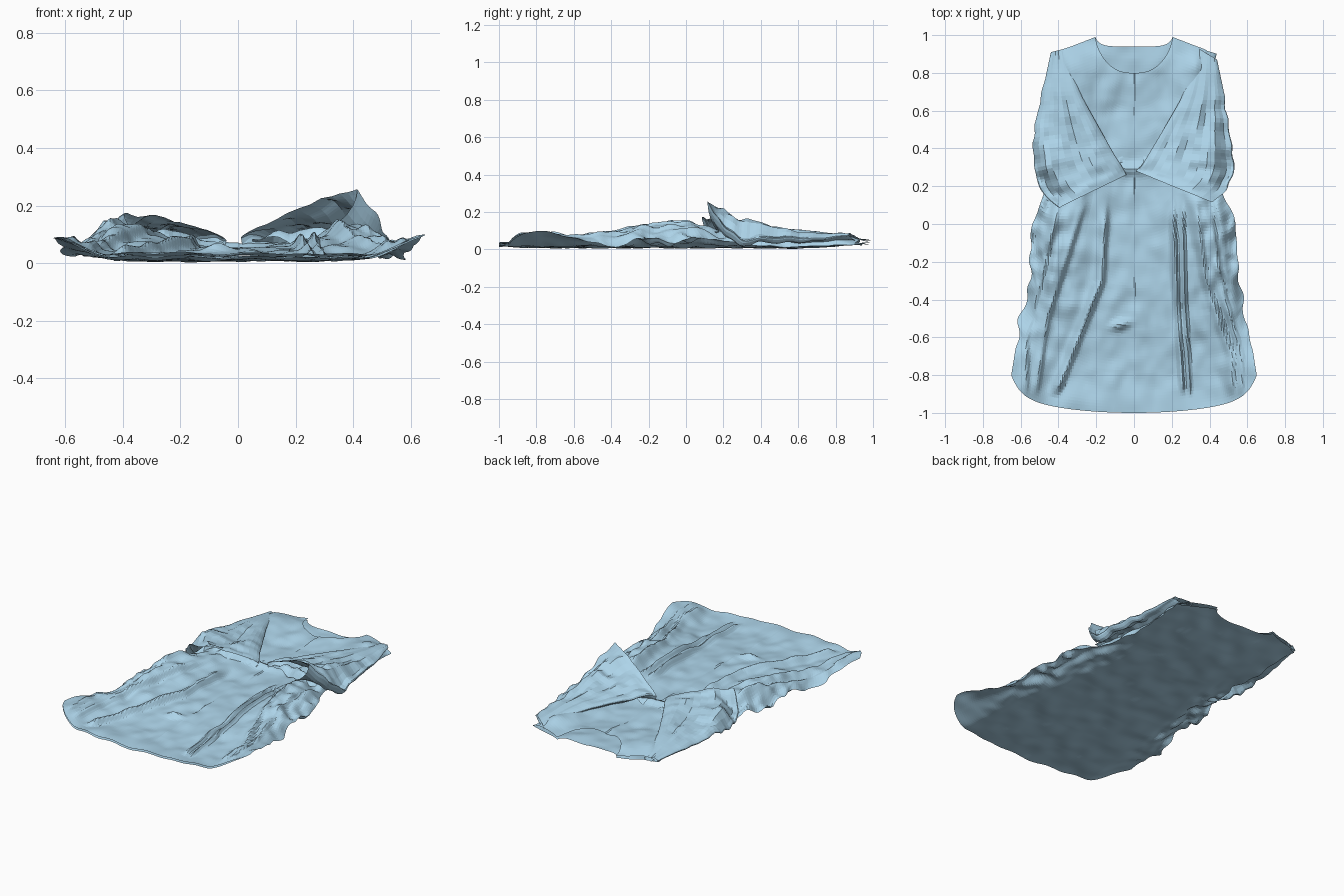
import bpy, math
from mathutils import Vector, noise

if "Cube" in bpy.data.objects:
    bpy.data.objects.remove(bpy.data.objects["Cube"])

NX, NY = 136, 120

cloth = bpy.data.materials.new("blue_cloth")
cloth.diffuse_color = (.42, .66, .82, 1)
cloth.use_nodes = True
cloth.node_tree.nodes["Principled BSDF"].inputs["Base Color"].default_value = cloth.diffuse_color


def interp(x, pts):
    """Piecewise linear lookup in a list of (x, value), ascending x."""
    if x <= pts[0][0]:
        return pts[0][1]
    for (a, va), (b, vb) in zip(pts, pts[1:]):
        if x <= b:
            return va + (vb - va) * (x - a) / (b - a)
    return pts[-1][1]


def smooth(x, a, b):
    t = min(1, max(0, (x - a) / (b - a)))
    return t * t * (3 - 2 * t)


def gauss(x, w):
    return math.exp(-(x / w) ** 2)


def n3(x, y, seed, f):
    return noise.noise(Vector((x * f, y * f, seed)))


def make(name, verts, faces):
    me = bpy.data.meshes.new(name)
    me.from_pydata(verts, [], faces)
    me.update()
    me.materials.append(cloth)
    ob = bpy.data.objects.new(name, me)
    bpy.context.collection.objects.link(ob)
    return ob


def grid_faces(rows, cols, wrap=False, flip=False):
    out = []
    for j in range(rows - 1):
        for i in range(cols if wrap else cols - 1):
            k = (i + 1) % cols
            f = (j * cols + i, j * cols + k, (j + 1) * cols + k, (j + 1) * cols + i)
            out.append(f[::-1] if flip else f)
    return out


# outline of the gown
WIDTH = [(-.8, .65), (-.65, .625), (-.53, .605), (-.45, .58), (-.3, .555), (0, .54),
         (.1, .5), (.2, .45), (.4, .43), (.7, .42), (.9, .435)]


def outline(s, v, depth, power):
    hem = -1 + .07 * s * s + .05 * s ** 6 + .08 * s ** 16
    a = abs(s) / (32 / 68)
    if a >= 1:
        top = .99 - .09 * (a - 1) / (68 / 32 - 1)
    else:
        top = .99 - depth * (1 - a ** power) ** .7
    y = hem + v * (top - hem)
    ny = -.8 + 1.7 * v
    x = s * interp(ny, WIDTH)
    x += abs(s) ** 4 * s * .03 * n3(s, ny, 3.1, 9) * smooth(ny, -.75, -.55)
    return x, y, ny


def floor_z(x, y, s):
    """Sheet lying on the ground, with the hem corners curling up."""
    a = abs(s)
    z = .012 + .012 * n3(x, y, 1.7, 9)
    z += .018 * smooth(y, .6, .95)
    z += .085 * smooth(a, .70, 1.04) * smooth(-y, .4, .8)
    # crumpled sides by the waist
    waist = smooth(a, .62, .95) * gauss(y + .08, .38)
    z += waist * (.04 + .045 * n3(x * 1.5, y, 4.4, 12))
    return z + .01 * smooth(-y, .8, 1)


# long pressed folds in the skirt: (path of x over y, width, height)
FOLDS = [([(-.9, -.41), (-.6, -.29), (-.3, -.17), (.1, -.15)], .035, .05),
         ([(-.9, .26), (-.4, .23), (0, .21)], .020, .04),
         ([(-.9, .30), (-.4, .27), (0, .26)], .016, .035),
         ([(-.9, -.52), (-.5, -.46), (-.1, -.33), (.15, -.25)], .03, .03),
         ([(-.7, .52), (-.3, .38), (.1, .33)], .03, .035),
         ([(-.7, .57), (-.3, .46), (.1, .40)], .025, .03),
         ([(-.6, -.57), (-.2, -.47), (.1, -.4)], .025, .03)]


def front_z(x, y, s):
    base = floor_z(x, y, s)
    a = abs(s)
    h = .012 + .025 * smooth(y, -.9, -.3)
    h += .065 * gauss(a - .72, .3) * gauss(y + .02, .38)
    h += .03 * gauss(a - .78, .28) * smooth(y, .2, .5)
    # folds fade in below the waist and out at the hem
    fade = smooth(-y, -.15, .05) * smooth(y, -.92, -.84)
    for path, w, hh in FOLDS:
        d = x - interp(y, path)
        if abs(d) < 4 * w:
            side = w if d < 0 else w * .5
            wob = .75 + .5 * n3(x, y, hh * 100, 5)
            h += hh * gauss(d, side) * fade * wob
    # crumples: stronger towards the sides and the waist
    amp = .007 + .028 * smooth(a, .4, .8) * gauss(y + .1, .45)
    bend = x + .3 * y * (1 if x > 0 else -1)
    h += amp * (n3(bend * 1.6, y * .45, 5.3, 8) + .5 * n3(x, y * .8, 8.1, 16)) * smooth(y, -.95, -.8)
    # short tuck near the middle of the skirt
    h += .03 * gauss(x + .07, .05) * gauss(y + .52 - .2 * x, .025)
    # gathered waist
    h += .03 * gauss(y - .29, .03) * gauss(x + .1, .2)
    h *= 1 - .7 * smooth(y, .8, .97)
    return base + max(h, .006) * (1 - a ** 10)


def panel(name, zfun, depth, power, flip):
    verts = []
    for j in range(NY + 1):
        for i in range(NX + 1):
            s = 2 * i / NX - 1
            x, y, ny = outline(s, j / NY, depth, power)
            verts.append((x, y, max(0, zfun(x, y, s))))
    return make(name, verts, grid_faces(NY + 1, NX + 1, flip=flip))


panel("gown_back", floor_z, .05, 6, True)
panel("gown_front", front_z, .19, 2.6, False)


# sleeves: stations of inner x,y,z, outer x,y,z, rise above, sag below
def sleeve(name, side, stations, seed, segs=32, sub=9):
    rows = []
    for k in range((len(stations) - 1) * sub + 1):
        t = k / sub
        rows.append([interp(t, [(i, st[c]) for i, st in enumerate(stations)]) for c in range(8)])
    # soften the corners of the stations, keeping the two ends
    for _ in range(6):
        rows = [rows[0]] + [[(a + 2 * b + c) / 4 for a, b, c in zip(*rows[k - 1:k + 2])]
                            for k in range(1, len(rows) - 1)] + [rows[-1]]
    verts = []
    for k, (ix, iy, iz, ox, oy, oz, up, sag) in enumerate(rows):
        q = k / (len(rows) - 1)
        crease = .05 * smooth(q, .1, .6) * (1 - .7 * smooth(q, .85, 1))
        for m in range(segs):
            ang = 2 * math.pi * m / segs
            t = (1 - math.cos(ang)) / 2
            sn = math.sin(ang)
            x, y = ix + (ox - ix) * t, iy + (oy - iy) * t
            z = iz + (oz - iz) * t + (up if sn > 0 else sag) * sn
            # creases run along the sleeve, deepest at the elbow
            w = n3(t + .2, q * .6, seed, 6) + .5 * n3(x, y, seed + 4, 15)
            z += (crease + .008) * w * (.3 + .7 * t)
            # ragged outer edge
            x += .02 * t ** 3 * n3(y, 0, seed + 9, 13) * smooth(q, .1, .3)
            verts.append((side * x, y, max(.012, z)))
    return make(name, verts, grid_faces(len(rows), segs, True, side < 0))


sleeve("sleeve_left", -1, [
    (.36, .93, .045, .44, .91, .045, .012, .012),
    (.29, .70, .08, .485, .70, .055, .025, .03),
    (.19, .52, .08, .525, .48, .065, .035, .03),
    (.10, .36, .08, .53, .27, .08, .045, .03),
    (.06, .30, .08, .47, .15, .10, .045, .04),
    (.04, .26, .08, .40, .085, .155, .025, .07)], 2.4)

sleeve("sleeve_right", 1, [
    (.34, .93, .045, .44, .87, .08, .012, .012),
    (.26, .68, .08, .48, .68, .06, .025, .03),
    (.15, .49, .085, .505, .46, .075, .035, .03),
    (.06, .34, .09, .53, .30, .085, .05, .03),
    (.03, .30, .09, .50, .19, .14, .04, .06),
    (.01, .28, .09, .41, .115, .265, .015, .12)], 6.6)


# crumpled layers inside each open cuff
def cuff_fold(name, a, b, depth, rise, seed):
    verts = []
    n, m = 20, 10
    for i in range(n + 1):
        t = i / n
        for j in range(m + 1):
            u = j / m
            x = a[0] + (b[0] - a[0]) * t
            y = a[1] + (b[1] - a[1]) * t + depth * u
            z = a[2] + (b[2] - a[2]) * t + rise * math.sin(math.pi * u) * math.sin(math.pi * t)
            z += .03 * n3(x, y, seed, 14)
            verts.append((x, y, z))
    return make(name, verts, grid_faces(n + 1, m + 1, flip=True))


cuff_fold("cuff_fold_left", (-.36, .15, .08), (-.06, .27, .06), .09, .035, 1.2)
cuff_fold("cuff_fold_right", (.05, .27, .07), (.42, .15, .10), .09, .04, 7.7)
